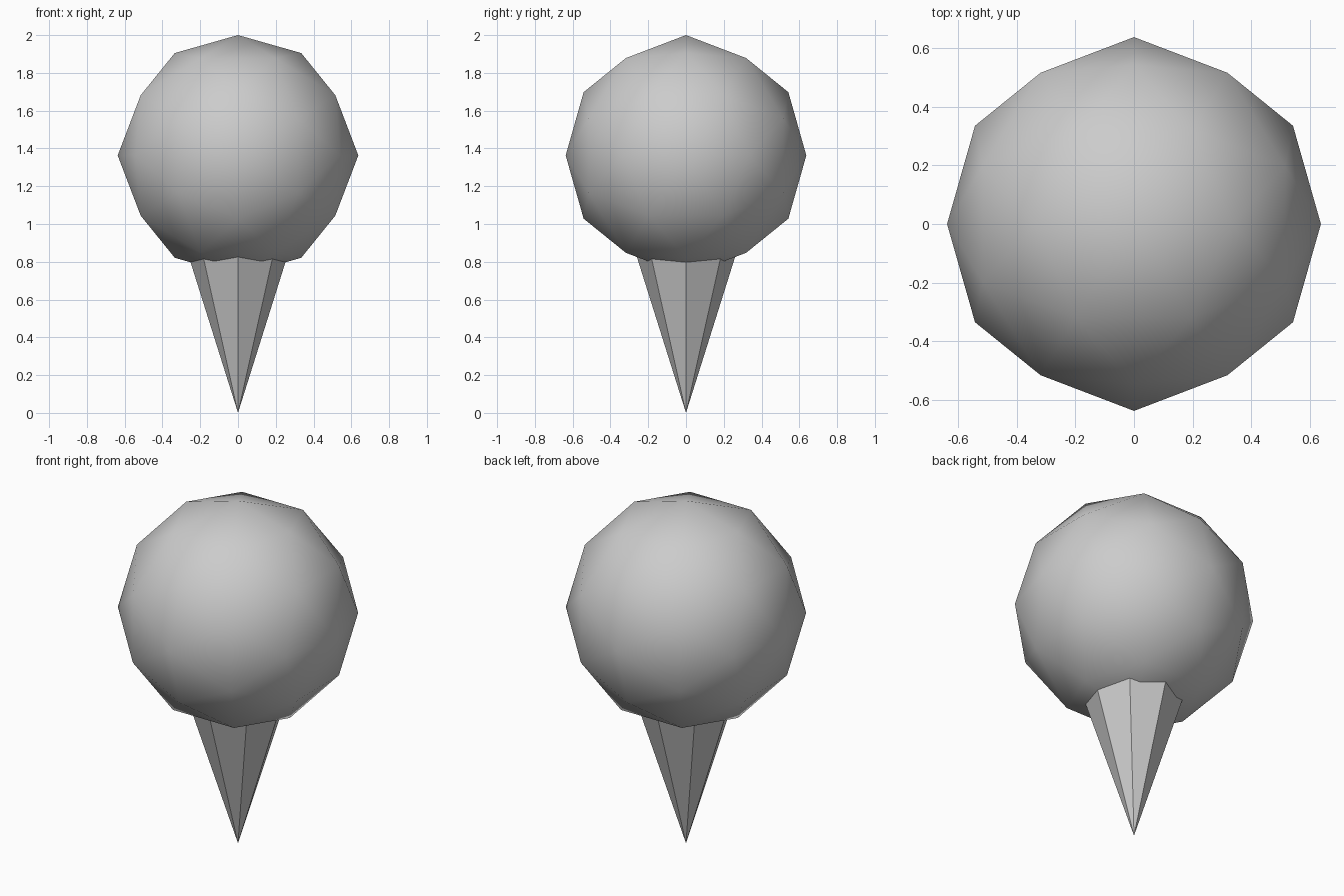
import bpy, bmesh, math
from mathutils import Vector

cube = bpy.data.objects.get("Cube")
if cube:
    bpy.data.objects.remove(cube, do_unlink=True)

RADIUS = 0.637
CENTRE = Vector((0, 0, 2 - RADIUS))
CONE_HEIGHT, CONE_SLOPE = 0.98, 0.315

grey = bpy.data.materials.new("light_grey")
grey.use_nodes = True
colour = (0.6, 0.6, 0.6, 1)
grey.diffuse_color = colour
grey.node_tree.nodes["Principled BSDF"].inputs["Base Color"].default_value = colour


def add_object(name, bm, smooth):
    bmesh.ops.recalc_face_normals(bm, faces=bm.faces)
    for face in bm.faces:
        face.smooth = smooth
    mesh = bpy.data.meshes.new(name)
    bm.to_mesh(mesh)
    bm.free()
    mesh.materials.append(grey)
    obj = bpy.data.objects.new(name, mesh)
    bpy.context.collection.objects.link(obj)
    return obj


# Ball: icosahedron from three golden rectangles, divided once and rounded
bm = bmesh.new()
golden = (1 + math.sqrt(5)) / 2
for a in (-1, 1):
    for b in (-golden, golden):
        for corner in ((a, 0, b), (0, b, a), (b, a, 0)):
            bm.verts.new(corner)
bmesh.ops.convex_hull(bm, input=bm.verts)
bmesh.ops.subdivide_edges(bm, edges=bm.edges[:], cuts=1, use_grid_fill=True)
for v in bm.verts:
    v.co = CENTRE + v.co.normalized() * RADIUS
add_object("ball", bm, True)

# Cone: eight flat sides, point down, open end buried in the ball
bm = bmesh.new()
bmesh.ops.create_cone(bm, cap_ends=True, segments=8, radius1=0,
                      radius2=CONE_HEIGHT * CONE_SLOPE, depth=CONE_HEIGHT)
bmesh.ops.remove_doubles(bm, verts=bm.verts, dist=0.0001)
bmesh.ops.translate(bm, verts=bm.verts, vec=(0, 0, CONE_HEIGHT / 2))
add_object("cone", bm, False)
